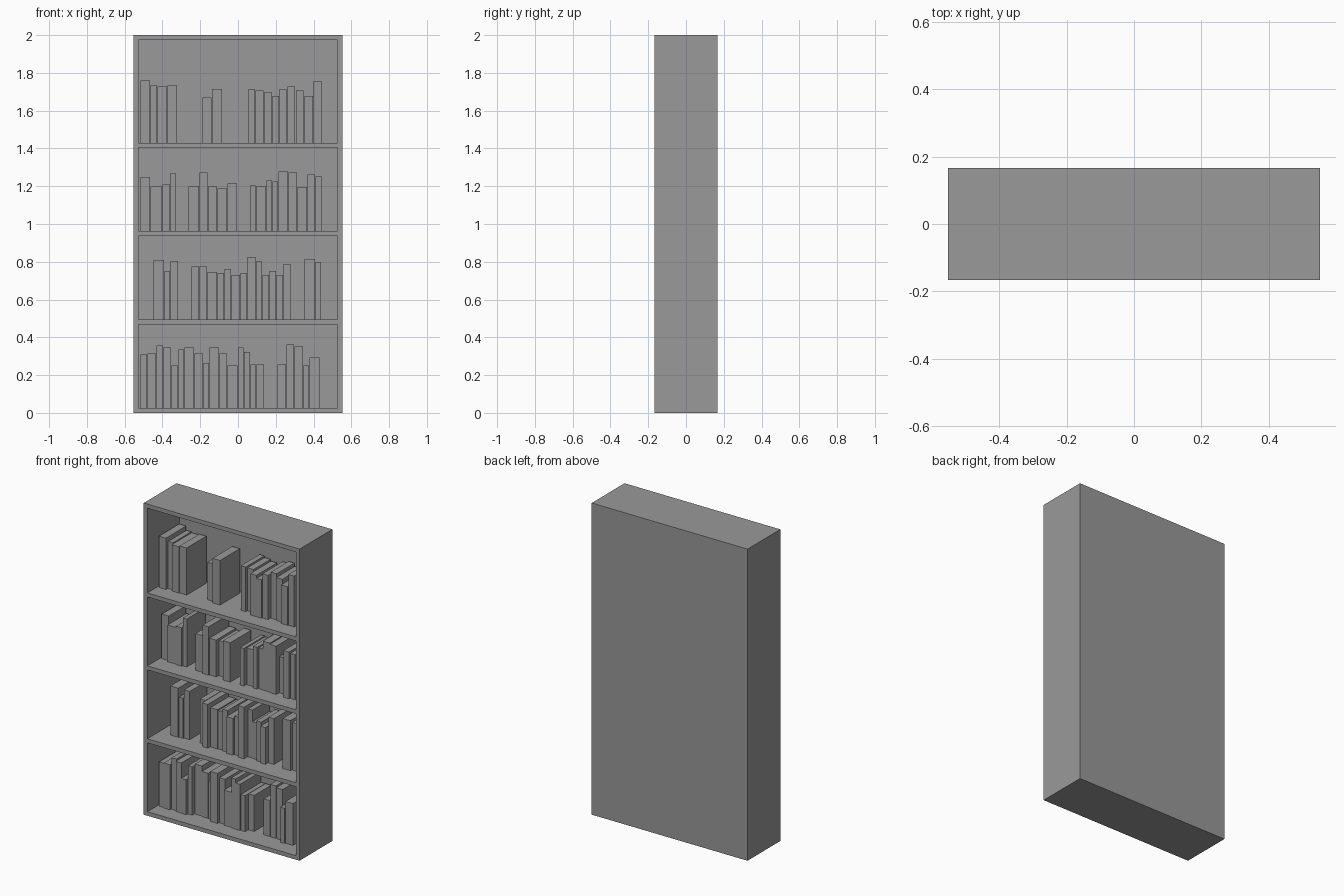
import bpy, bmesh, random
from mathutils import Matrix, Vector

random.seed(4)
W, D, H = 0.553, 0.166, 2.0      # half width, half depth, height
T, BACK = 0.026, 0.005           # board and back panel thickness

grey = bpy.data.materials.new("plain_grey")
grey.diffuse_color = (0.32, 0.32, 0.32, 1)


def box(name, lo, hi):
    lo, hi = Vector(lo), Vector(hi)
    bm = bmesh.new()
    bmesh.ops.create_cube(bm, size=1, matrix=Matrix.Translation((lo + hi) / 2)
                          @ Matrix.Diagonal((*(hi - lo), 1)))
    mesh = bpy.data.meshes.new(name)
    bm.to_mesh(mesh)
    bm.free()
    mesh.materials.append(grey)
    ob = bpy.data.objects.new(name, mesh)
    bpy.context.collection.objects.link(ob)


# Case: sides, top and thin back panel
box("left_side", (-W, -D, 0), (-W + T, D, H))
box("right_side", (W - T, -D, 0), (W, D, H))
box("top_board", (-W + T, -D, H - T), (W - T, D, H))
box("back_panel", (-W + T, D - BACK, 0), (W - T, D, H - T))

# Bottom board and three shelves, evenly spaced
levels = [T + i * 0.468 for i in range(4)]
for i, z in enumerate(levels):
    box("bottom_board" if i == 0 else f"shelf_{i}",
        (-W + T, -D, z - T), (W - T, D - BACK, z))


# A run of upright books; widths and heights in hundredths of a unit
def books(level, x, widths, heights):
    z = levels[level]
    for w, h in zip(widths, heights):
        front = random.uniform(-0.075, -0.03)
        box("book", (x, front, z), (x + w / 100 - 0.003, 0.14, z + h / 100))
        x += w / 100


# Bottom row
books(0, -0.516,
      [3.7, 4.8, 3.7, 4.2, 3.7, 3.2, 5.3, 4.8, 3.2, 5.3, 4.2, 5.6, 3.2, 3.4, 3.2, 4.2],
      [28.4, 28.9, 33.1, 32.1, 22.5, 31, 32.1, 28.9, 23.9, 32.1, 28.9, 22.5, 32.1, 29.7, 23.1, 23.1])
books(0, 0.209, [4.8, 4.2, 4.8, 3.2, 5.6], [23.1, 33.7, 32.6, 22.5, 26.8])
# Second row
books(1, -0.447, [5.8, 3.2, 4.2], [31.5, 25.7, 31])
books(1, -0.246,
      [4.2, 4.2, 5.3, 3.7, 3.7, 4.8, 3.7, 4.5, 3.4, 3.7, 3.7, 3.7, 4.2],
      [28.1, 28.1, 25.2, 24.7, 26.8, 23.6, 24.7, 33.1, 30.8, 23.6, 25.7, 23.6, 29.4])
books(1, 0.352, [5.8, 3.2], [32.1, 30.5])
# Third row
books(2, -0.516, [5.3, 6.4, 4.2, 3.0], [28.6, 23.6, 24.7, 30.8])
books(2, -0.262, [5.8, 4.5, 5.0, 5.3, 5.5], [23.6, 31, 23.6, 22.5, 25.2])
books(2, 0.066,
      [2.9, 5.6, 3.2, 3.2, 5.3, 4.8, 5.3, 4.2, 3.6],
      [24.1, 23.6, 26.8, 26.2, 31.5, 31, 23.3, 30, 28.9])
# Top row
books(3, -0.516, [5.3, 3.7, 5.3, 5.3], [32.9, 30.2, 29.7, 30.2])
books(3, -0.188, [5.0, 5.6], [24.1, 28.6])
books(3, 0.055,
      [3.7, 4.5, 4.5, 3.7, 4.2, 4.5, 4.5, 4.8, 4.5],
      [28.6, 27.6, 26.5, 24.7, 28.4, 29.7, 27.6, 24.7, 32.6])
